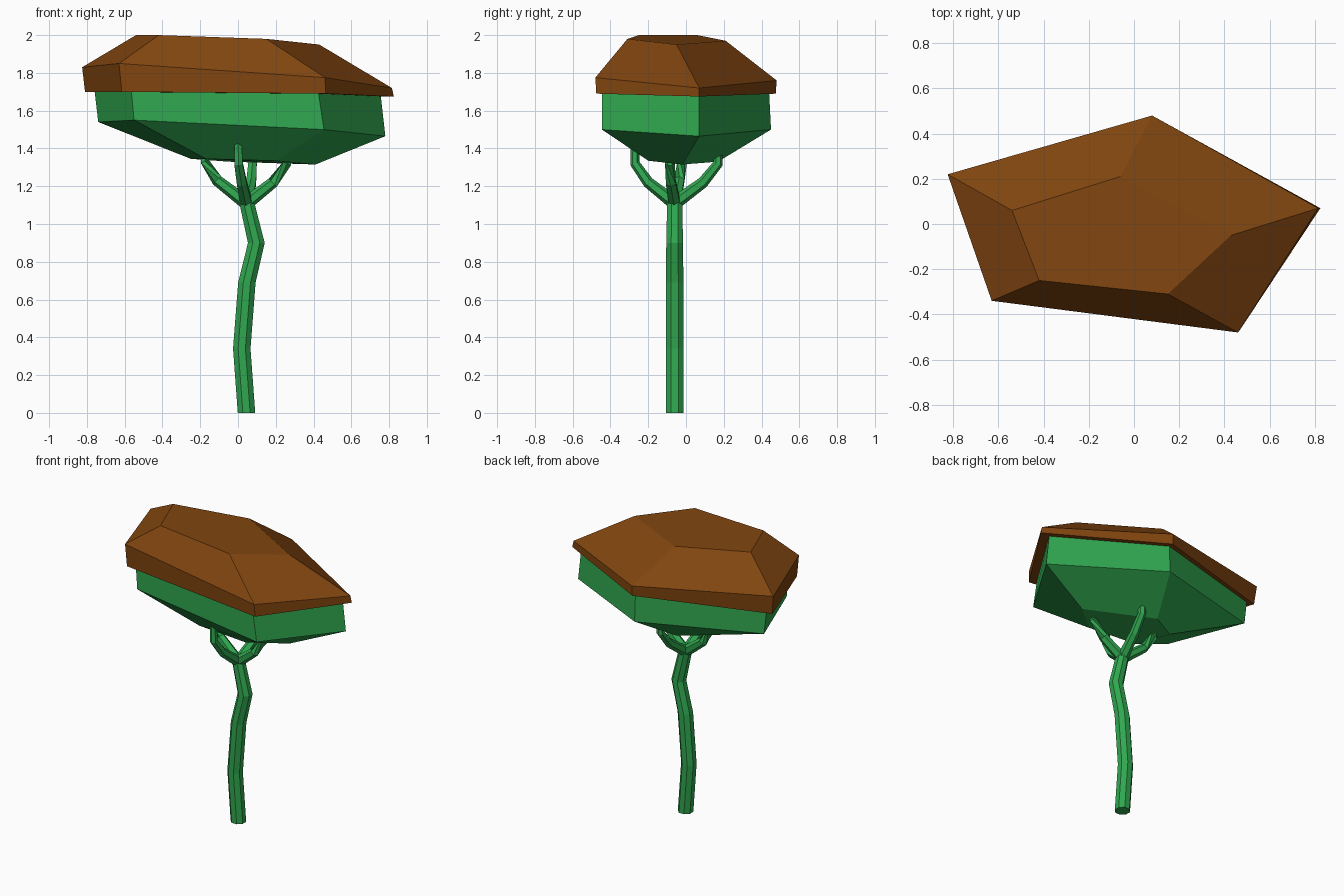
import bpy, bmesh, math
from mathutils import Vector

if "Cube" in bpy.data.objects:
    bpy.data.objects.remove(bpy.data.objects["Cube"])


def material(name, color):
    m = bpy.data.materials.new(name)
    m.diffuse_color = (*color, 1)
    m.use_nodes = True
    m.node_tree.nodes["Principled BSDF"].inputs["Base Color"].default_value = m.diffuse_color
    return m


green = material("leaf green", (0.03, 0.39, 0.08))
brown = material("bark brown", (0.22, 0.06, 0.005))


def loft(bm, rings):
    """Skin a stack of equal-sized rings and cap both ends."""
    vs = [[bm.verts.new(p) for p in r] for r in rings]
    n = len(vs[0])
    for lo, hi in zip(vs, vs[1:]):
        for i in range(n):
            j = (i + 1) % n
            bm.faces.new((lo[i], lo[j], hi[j], hi[i]))
    bm.faces.new(vs[0][::-1])
    bm.faces.new(vs[-1])


def make(name, rings, mat):
    bm = bmesh.new()
    loft(bm, rings)
    bmesh.ops.recalc_face_normals(bm, faces=bm.faces)
    me = bpy.data.meshes.new(name)
    bm.to_mesh(me)
    bm.free()
    me.materials.append(mat)
    ob = bpy.data.objects.new(name, me)
    bpy.context.collection.objects.link(ob)
    return ob


def limb(name, path, radii, sides, flat_ends=False):
    """Tapered polygonal tube along a path."""
    pts = [Vector(p) for p in path]
    rings = []
    for k, p in enumerate(pts):
        t = (pts[min(k + 1, len(pts) - 1)] - pts[max(k - 1, 0)]).normalized()
        if flat_ends:
            t = Vector((0, 0, 1))
        u = Vector((1, 0, 0))
        if abs(t.x) > 0.5:
            u = Vector((0, 1, 0))
        u = (u - t * u.dot(t)).normalized()
        v = t.cross(u)
        rings.append([p + radii[k] * (u * math.cos(a) + v * math.sin(a))
                      for a in (2 * math.pi * (i + 0.5) / sides for i in range(sides))])
    return make(name, rings, green)


# Brown cap: rim bottom, rim top, crown
make("canopy_cap", [
    [(-.81, .21, 1.70), (-.615, -.34, 1.70), (.465, -.475, 1.69), (.825, .07, 1.675), (.08, .475, 1.69)],
    [(-.825, .22, 1.83), (-.63, -.34, 1.85), (.46, -.48, 1.775), (.815, .07, 1.72), (.08, .48, 1.76)],
    [(-.54, .06, 2.0), (-.42, -.25, 2.0), (.15, -.31, 1.98), (.43, -.05, 1.95), (-.06, .21, 1.97)],
], brown)

# Green underside: base, widest ring, top hidden just inside the cap
make("canopy_underside", [
    [(-.25, .05, 1.345), (-.17, -.18, 1.345), (.2, -.2, 1.335), (.41, -.02, 1.315), (-.05, .17, 1.33)],
    [(-.74, .20, 1.54), (-.55, -.32, 1.55), (.455, -.445, 1.50), (.78, .07, 1.465), (.08, .45, 1.50)],
    [(-.76, .20, 1.71), (-.565, -.315, 1.71), (.425, -.445, 1.70), (.755, .07, 1.685), (.08, .44, 1.70)],
], green)

# Crooked trunk
limb("trunk", [(.045, -.06, 0), (.02, -.06, .34), (.047, -.06, .69), (.097, -.06, .9), (.045, -.06, 1.12)],
     [.05, .05, .05, .048, .043], 8, True)

# Four bent branches carrying the canopy
root = (.045, -.06, 1.11)
radii = [.036, .03, .026, .022]
for side, mid, elbow, tip in (
    ("left", (-.11, -.035, 1.23), (-.175, -.02, 1.33), (-.175, -.02, 1.40)),
    ("right", (.185, -.08, 1.22), (.26, -.085, 1.32), (.27, -.085, 1.40)),
    ("front", (.02, -.20, 1.22), (.003, -.27, 1.32), (.0, -.27, 1.43)),
    ("back", (.07, .09, 1.22), (.077, .17, 1.32), (.077, .17, 1.40)),
):
    limb(side + "_branch", [root, mid, elbow, tip], radii, 6)
